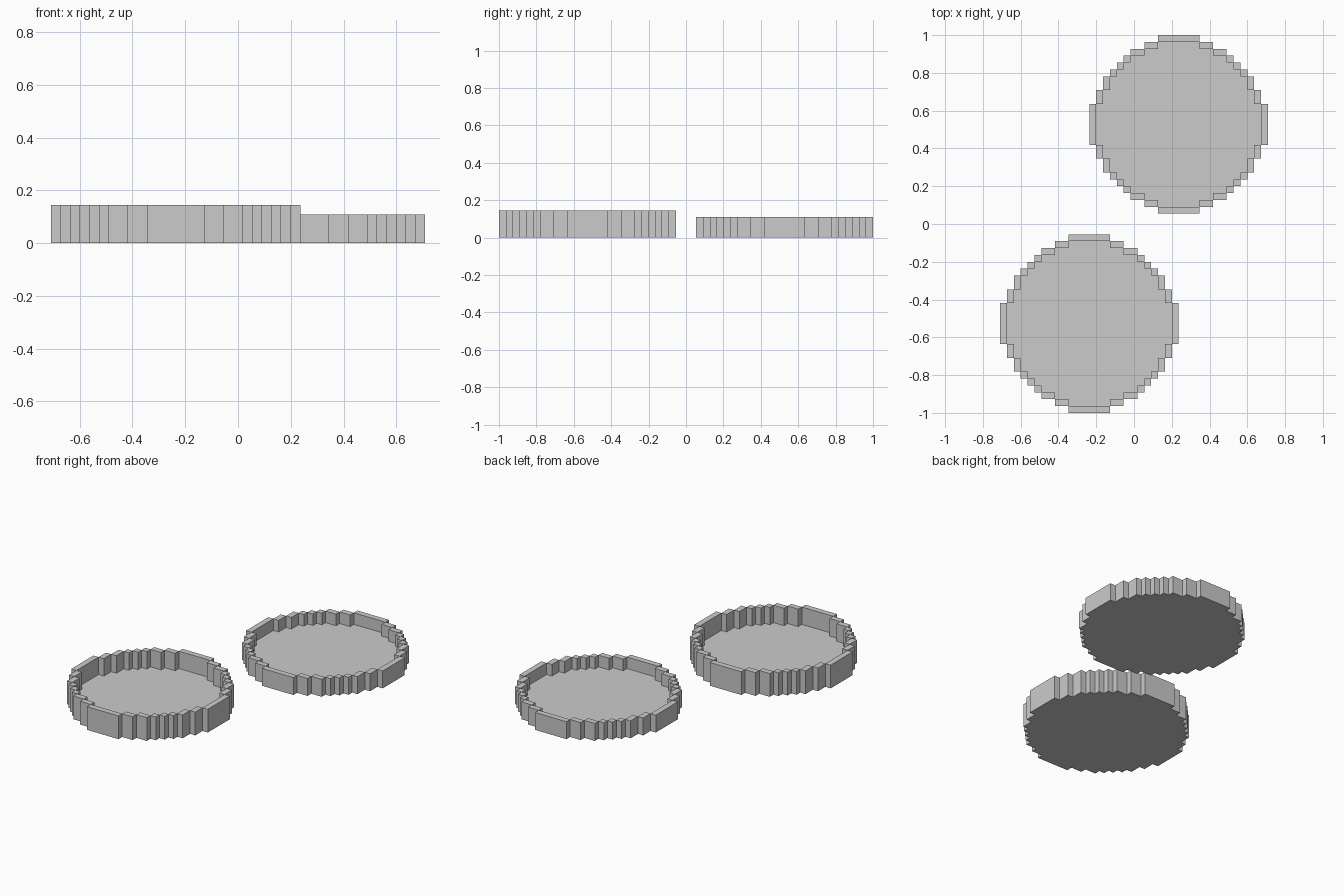
import bpy
import bmesh

if "Cube" in bpy.data.objects:
    bpy.data.objects.remove(bpy.data.objects["Cube"])

U = 2 / 55  # one stair-step unit
# Outer corners (x, y) of one quarter of the stepped circle
OUTER = [(3, 13), (5, 12), (7, 11), (8, 10), (9, 9), (10, 8), (11, 7), (12, 5), (13, 3)]
# Inner corners, so neighbouring wall blocks meet corner to corner
INNER = [(a[0], b[1]) for a, b in zip(OUTER, OUTER[1:])]


def turned(points):
    """The points in each of the four quarter turns (clockwise)."""
    for _ in range(4):
        yield points
        points = [(y, -x) for x, y in points]


def outline(steps):
    """Closed clockwise staircase outline."""
    quarter = [steps[0]]
    for (w, _), nxt in zip(steps, steps[1:]):
        quarter += [(w, nxt[1]), nxt]
    return [p for q in turned(quarter) for p in q]


def make_tray(name, cx, cy, height):
    bm = bmesh.new()

    def face(points):
        bm.faces.new([bm.verts.new((x * U, y * U, z * U)) for x, y, z in points])

    def walls(loop, z0, z1, flip):
        for p, q in zip(loop, loop[1:] + loop[:1]):
            if flip:
                p, q = q, p
            face([(*q, z0), (*p, z0), (*p, z1), (*q, z1)])

    outer, inner = outline(OUTER), outline(INNER)
    # Underside and outer wall
    face([(*p, 0) for p in outer])
    walls(outer, 0, height, False)
    # Raised floor and inner wall
    face([(*p, 1) for p in reversed(inner)])
    walls(inner, 1, height, True)
    # Rim blocks
    rim = [(-3, 12, 3, 13)]
    for a, b, c in zip(OUTER, OUTER[1:], OUTER[2:]):
        rim.append((a[0], c[1], b[0], b[1]))
    for x0, y0, x1, y1 in rim:
        for quad in turned([(x0, y0), (x1, y0), (x1, y1), (x0, y1)]):
            face([(*p, height) for p in quad])

    mesh = bpy.data.meshes.new(name)
    bm.to_mesh(mesh)
    bm.free()
    obj = bpy.data.objects.new(name, mesh)
    obj.location = (cx * U, cy * U, 0)
    bpy.context.collection.objects.link(obj)


# Deep tray at the front left, shallow tray at the back right
make_tray("deep_round_tray", -6.5, -14.5, 4)
make_tray("shallow_round_tray", 6.5, 14.5, 3)
